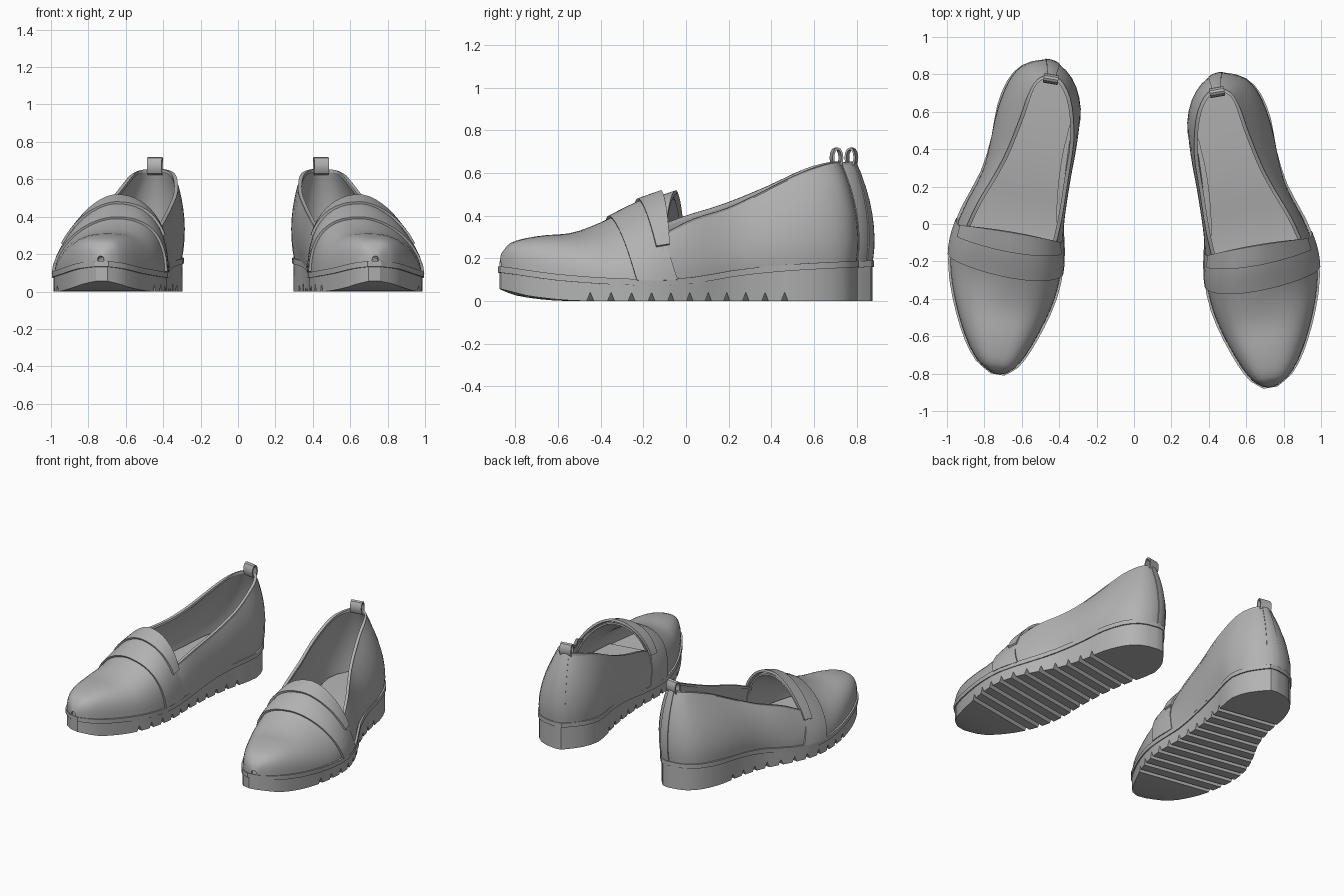
import bpy, bmesh, math
from mathutils import Vector

cube = bpy.data.objects.get("Cube")
if cube:
    bpy.data.objects.remove(cube, do_unlink=True)

leather = bpy.data.materials.new("plain_grey")
leather.use_nodes = True
GREY = (0.45, 0.45, 0.45, 1)
leather.diffuse_color = GREY
leather.node_tree.nodes["Principled BSDF"].inputs["Base Color"].default_value = GREY

ANGLE = math.radians(9.8)
made = []


def smooth(table, v):
    """Smooth interpolation of table rows (key, values...) at key v."""
    n = len(table)
    v = min(max(v, table[0][0]), table[-1][0])
    i = max(k for k in range(n - 1) if table[k][0] <= v)
    a, b = table[i], table[i + 1]
    h = b[0] - a[0]
    t = (v - a[0]) / h
    out = []
    for c in range(1, len(a)):
        def slope(k):
            lo, hi = table[max(k - 1, 0)], table[min(k + 1, n - 1)]
            return (hi[c] - lo[c]) / (hi[0] - lo[0])
        out.append(a[c] * (1 + 2 * t) * (1 - t) ** 2 + b[c] * t * t * (3 - 2 * t)
                   + h * t * (1 - t) * (slope(i) * (1 - t) - slope(i + 1) * t))
    return out


def spread(a, b, n):
    return [a + (b - a) * i / (n - 1) for i in range(n)]


# Outline of the sole: distance along the foot, inner edge, outer edge
OUTLINE = [(-.845, -.09, -.02), (-.79, -.155, .07), (-.66, -.22, .165), (-.44, -.288, .265),
           (-.27, -.306, .31), (-.15, -.295, .315), (0, -.265, .285), (.21, -.24, .215),
           (.4, -.235, .19), (.55, -.245, .19), (.65, -.24, .175), (.75, -.19, .138),
           (.82, -.12, .07), (.855, -.075, -.025)]
SOLE_TOP = [(-.86, .165), (-.6, .125), (-.25, .103), (0, .11), (.25, .148), (.5, .172), (.86, .19)]
SOLE_LOW = [(-.86, .06), (-.73, .022), (-.5, 0), (0, 0), (.86, 0)]
# Ridge of the vamp: along, sideways, height, outer and inner roundness
RIDGE = [(-.832, -.05, .222, .6, .6), (-.79, -.05, .268, .65, .65), (-.66, -.05, .3, .75, .7),
         (-.5, -.045, .315, .9, .75), (-.36, -.04, .365, 1.15, .8), (-.2, -.02, .445, 1.2, .85),
         (-.08, 0, .49, 1.2, .9)]
# Quarter wall round the heel: base u, v, then rim u, v, height
WALL = [(-.28, -.15, -.235, -.12, .32), (-.253, .05, -.243, .04, .385), (-.235, .25, -.24, .25, .45),
        (-.228, .45, -.235, .45, .53), (-.23, .62, -.195, .63, .615), (-.165, .765, -.135, .735, .645),
        (-.055, .838, -.068, .77, .65), (.062, .81, .0, .735, .645), (.135, .725, .03, .65, .625),
        (.175, .55, .05, .53, .58), (.182, .36, .09, .34, .49), (.20, .2, .135, .2, .43),
        (.265, 0, .2, .03, .38), (.3, -.15, .24, -.12, .31)]
WALL = [(i, *row) for i, row in enumerate(WALL)]
HEEL = 6
NOTCHES = [-.47 + .094 * i for i in range(11)]


def top(v):
    return smooth(SOLE_TOP, v)[0]


def low(v):
    notch = max(max(0, .04 * (1 - abs(v - c) / .016)) for c in NOTCHES)
    return max(smooth(SOLE_LOW, v)[0], 0) + notch


def arch(v, theta, off):
    """Point on the vamp; theta runs from the outer base over the ridge to the inner base."""
    inner, outer = smooth(OUTLINE, v)
    uc, zr, p_out, p_in = smooth(RIDGE, v)
    zb = top(v) - .01
    c, s = math.cos(theta), math.sin(theta)
    half, p = (outer - .014 - uc, p_out) if c > 0 else (uc - inner - .014, p_in)
    u = uc + math.copysign(abs(c) ** p, c) * (half + off)
    return u, v, zb + abs(s) ** p * (zr - zb + off)


def wall(s, t, off=0):
    """Point on the quarter wall; s runs round the heel, t from base to rim."""
    bu, bv, ru, rv, rz = smooth(WALL, s)
    zb = top(bv) - .01
    out = Vector((bu + .03, bv - min(bv, .6))).normalized()
    swell = (.03 + .18 * min(max(bv, 0), .42)) * t * (1 - t) + off
    return (bu + (ru - bu) * t ** 1.4 + out.x * swell,
            bv + (rv - bv) * t ** 1.4 + out.y * swell, zb + (rz - zb) * t)


def build_shoe(side, sign, shift):
    def world(p):
        u, v, z = p
        x = .64 + u * math.cos(ANGLE) - v * math.sin(ANGLE)
        y = -.03 + shift + u * math.sin(ANGLE) + v * math.cos(ANGLE)
        return sign * x, y, z

    def loft(name, rings, closed=True, caps=True, thick=0):
        bm = bmesh.new()
        rows = [[bm.verts.new(world(p)) for p in ring] for ring in rings]
        n = len(rows[0])
        for a, b in zip(rows, rows[1:]):
            for j in range(n if closed else n - 1):
                k = (j + 1) % n
                bm.faces.new((a[j], a[k], b[k], b[j]))
        if caps:
            bm.faces.new(rows[0])
            bm.faces.new(rows[-1])
        bmesh.ops.recalc_face_normals(bm, faces=bm.faces)
        mesh = bpy.data.meshes.new(f"{side}_{name}")
        bm.to_mesh(mesh)
        bm.free()
        mesh.materials.append(leather)
        ob = bpy.data.objects.new(f"{side}_{name}", mesh)
        bpy.context.collection.objects.link(ob)
        if thick:
            mod = ob.modifiers.new("thickness", "SOLIDIFY")
            mod.thickness, mod.offset = thick, 0
            bpy.context.view_layer.objects.active = ob
            bpy.ops.object.modifier_apply(modifier=mod.name)
        made.append(ob)

    def slab(name, stations, z_low, z_high, grow):
        rings = []
        for v in stations:
            a, b = smooth(OUTLINE, v)
            a, b, y = a - grow, b + grow, v * (1 + grow)
            rings.append([(a, y, z_low(v)), (a, y, z_high(v)), (b, y, z_high(v)), (b, y, z_low(v))])
        loft(name, rings)

    # Grooved sole, welt and insole
    even = [.005 - .85 * math.cos(math.pi * i / 26) for i in range(27)]
    grooved = sorted(even + [c + d for c in NOTCHES for d in (-.016, 0, .016)])
    slab("sole", grooved, low, lambda v: top(v) - .025, -.004)
    slab("welt", even, lambda v: top(v) - .03, top, .003)
    slab("insole", spread(-.5, .79, 18), lambda v: top(v) - .01, lambda v: top(v) + .02, -.035)

    # Vamp with a blunt, rounded toe
    thetas = spread(0, math.pi, 25)
    stations = [-.832, -.82, -.805, -.79, -.76] + spread(-.72, -.1, 13)
    rings = [[arch(v, t, 0) for t in thetas] for v in stations]
    nose = [(-.05 + (u + .05) * .4, -.84, .155 + (z - .155) * .5) for u, v, z in rings[0]]
    loft("vamp", [nose] + rings, False, False, .01)

    # Quarter wall, back strip and rim piping
    loft("quarter", [[wall(s, t) for t in spread(0, 1, 9)] for s in spread(0, len(WALL) - 1, 40)],
         False, False, .014)
    loft("back_strip", [[wall(s, t, .007) for t in spread(0, 1, 9)]
                        for s in spread(HEEL - .3, HEEL + .3, 5)], False, False, .01)
    rim = []
    for s in spread(0, len(WALL) - 1, 40):
        u, v, z = wall(s, 1)
        a = math.atan2(v - min(v, .6), u + .03)
        du, dv = .01 * math.cos(a), .01 * math.sin(a)
        rim.append([(u + k * du, v + k * dv, z + h)
                    for k, h in ((1, -.012), (1, .005), (-1, .005), (-1, -.012))])
    loft("rim_piping", rim)

    # Straps over the instep, slanting back towards the sole
    def band(name, a, b, front, rear, off, thick):
        rings = []
        for f in spread(0, 1, 6):
            ring = []
            for t in spread(a, b, 21):
                lean = 1 - math.sin(t)
                v0, v1 = front[0] + front[1] * lean, rear[0] + rear[1] * lean
                ring.append(arch(v0 + (v1 - v0) * f, t, off))
            rings.append(ring)
        loft(name, rings, False, False, thick)

    band("strap", .02, math.pi - .02, (-.325, .07), (-.16, .1), .012, .014)
    band("saddle_flap", .5, math.pi - .5, (-.19, .06), (-.085, -.02), .024, .016)

    # Pull loop at the heel
    ring = [(math.cos(a), math.sin(a)) for a in spread(0, 2 * math.pi, 13)[:-1]]
    loop = []
    for u, r in ((-.108, 1), (-.028, 1), (-.028, .65), (-.108, .65), (-.108, 1)):
        loop.append([(u, .758 + .026 * r * c, .672 + (.048 - (1 - r) * .03) * s) for c, s in ring])
    loft("pull_loop", loop, True, False)


build_shoe("left", 1, 0)
build_shoe("right", -1, .07)

# Shading
bpy.ops.object.select_all(action="DESELECT")
for ob in made:
    ob.select_set(True)
bpy.context.view_layer.objects.active = made[0]
bpy.ops.object.shade_smooth_by_angle(angle=math.radians(30))
